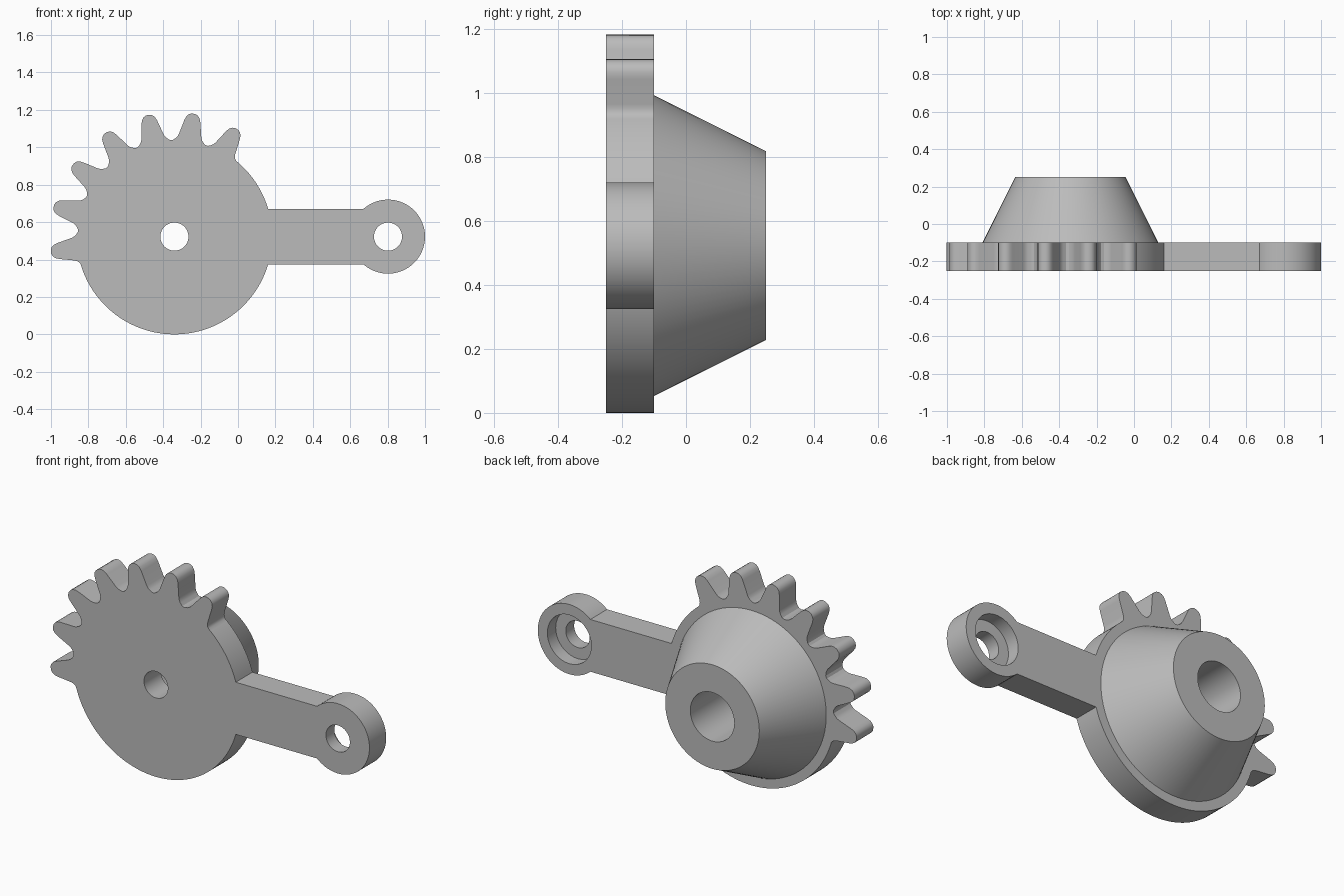
import bpy, bmesh, math
from mathutils import Matrix, Vector

cube = bpy.data.objects.get("Cube")
if cube:
    bpy.data.objects.remove(cube, do_unlink=True)

# Shared dimensions
HUB_X, EYE_X, AXIS_Z = -0.34, 0.802, 0.5225
FRONT, BACK, HUB_END = -0.25, -0.10, 0.25
DISC_R, EYE_R, ARM_HALF = 0.5225, 0.198, 0.148
HOLE_R, BORE_R = 0.075, 0.138
PITCH = math.tau / 17
TEETH = 7
FIRST = math.radians(60)

grey = bpy.data.materials.new("plain grey")
grey.use_nodes = True
colour = (0.5, 0.5, 0.5, 1)
grey.diffuse_color = colour
grey.node_tree.nodes["Principled BSDF"].inputs["Base Color"].default_value = colour


def finish(name, bm):
    bmesh.ops.remove_doubles(bm, verts=bm.verts, dist=1e-5)
    bmesh.ops.recalc_face_normals(bm, faces=bm.faces)
    mesh = bpy.data.meshes.new(name)
    bm.to_mesh(mesh)
    bm.free()
    mesh.materials.append(grey)
    ob = bpy.data.objects.new(name, mesh)
    bpy.context.collection.objects.link(ob)
    return ob


def lathe(name, x, profile, closed=False):
    """Spin (radius, y) points around the y-directed axis at x."""
    bm = bmesh.new()
    verts = [bm.verts.new((x + r, y, AXIS_Z)) for r, y in profile]
    pairs = list(zip(verts, verts[1:]))
    edges = [bm.edges.new(p) for p in pairs]
    bmesh.ops.spin(bm, geom=verts + edges, cent=(x, 0, AXIS_Z), axis=(0, 1, 0),
                   angle=math.tau, steps=96, use_merge=False)
    return finish(name, bm)


def arc(x, radius, start, end, steps):
    return [(x + radius * math.cos(a), AXIS_Z + radius * math.sin(a))
            for a in (start + (end - start) * i / steps for i in range(steps + 1))]


# One tooth flank as (radius, half width), from root to rounded tip
flank = [(0.522, 0.074), (0.531, 0.067), (0.545, 0.061), (0.625, 0.043),
         (0.645, 0.036), (0.658, 0.025), (0.665, 0.010)]


def tooth(angle):
    side = [(r, -w) for r, w in flank] + [(r, w) for r, w in reversed(flank)]
    c, s = math.cos(angle), math.sin(angle)
    return [(HUB_X + r * c - w * s, AXIS_Z + r * s + w * c) for r, w in side]


# Plate outline: disc edge, sector of teeth, disc edge, arm, round eye
arm_a = math.asin(ARM_HALF / DISC_R)
eye_a = math.pi - math.asin(ARM_HALF / EYE_R)
last = FIRST + (TEETH - 1) * PITCH
root_a = math.radians(8)
outline = arc(HUB_X, DISC_R, arm_a, FIRST - root_a - 0.02, 20)
for i in range(TEETH):
    angle = FIRST + i * PITCH
    outline += tooth(angle)
    if i < TEETH - 1:
        outline += arc(HUB_X, 0.517, angle + PITCH * 0.46, angle + PITCH * 0.54, 2)
outline += arc(HUB_X, DISC_R, last + root_a + 0.02, math.tau - arm_a, 50)
outline += arc(EYE_X, EYE_R, -eye_a, eye_a, 60)

bm = bmesh.new()
face = bm.faces.new([bm.verts.new((x, FRONT, z)) for x, z in outline])
extruded = bmesh.ops.extrude_face_region(bm, geom=[face], use_keep_orig=True)
moved = [g for g in extruded["geom"] if isinstance(g, bmesh.types.BMVert)]
bmesh.ops.translate(bm, verts=moved, vec=(0, BACK - FRONT, 0))
plate = finish("toothed_plate_with_arm", bm)

# Through hole at the hub, stepped hole in the eye
hub_cutter = lathe("hub_hole_cutter", HUB_X,
                   [(0, -0.3), (HOLE_R, -0.3), (HOLE_R, 0), (0, 0)])
eye_cutter = lathe("eye_hole_cutter", EYE_X,
                   [(0, -0.3), (HOLE_R, -0.3), (HOLE_R, -0.175),
                    (BORE_R, -0.175), (BORE_R, 0), (0, 0)])
for cutter in (hub_cutter, eye_cutter):
    cutter.hide_render = True
    mod = plate.modifiers.new(cutter.name, "BOOLEAN")
    mod.operation = "DIFFERENCE"
    mod.solver = "EXACT"
    mod.object = cutter
bpy.context.view_layer.objects.active = plate
for mod in list(plate.modifiers):
    bpy.ops.object.modifier_apply(modifier=mod.name)
for cutter in (hub_cutter, eye_cutter):
    bpy.data.objects.remove(cutter, do_unlink=True)

# Tapered hub with its wide bore, open where it meets the plate
hub = lathe("tapered_hub", HUB_X,
            [(0.47, BACK), (0.295, HUB_END), (BORE_R, HUB_END), (BORE_R, BACK)])

for ob in (plate, hub):
    bpy.ops.object.select_all(action="DESELECT")
    ob.select_set(True)
    bpy.context.view_layer.objects.active = ob
    bpy.ops.object.shade_smooth_by_angle(angle=math.radians(32))
